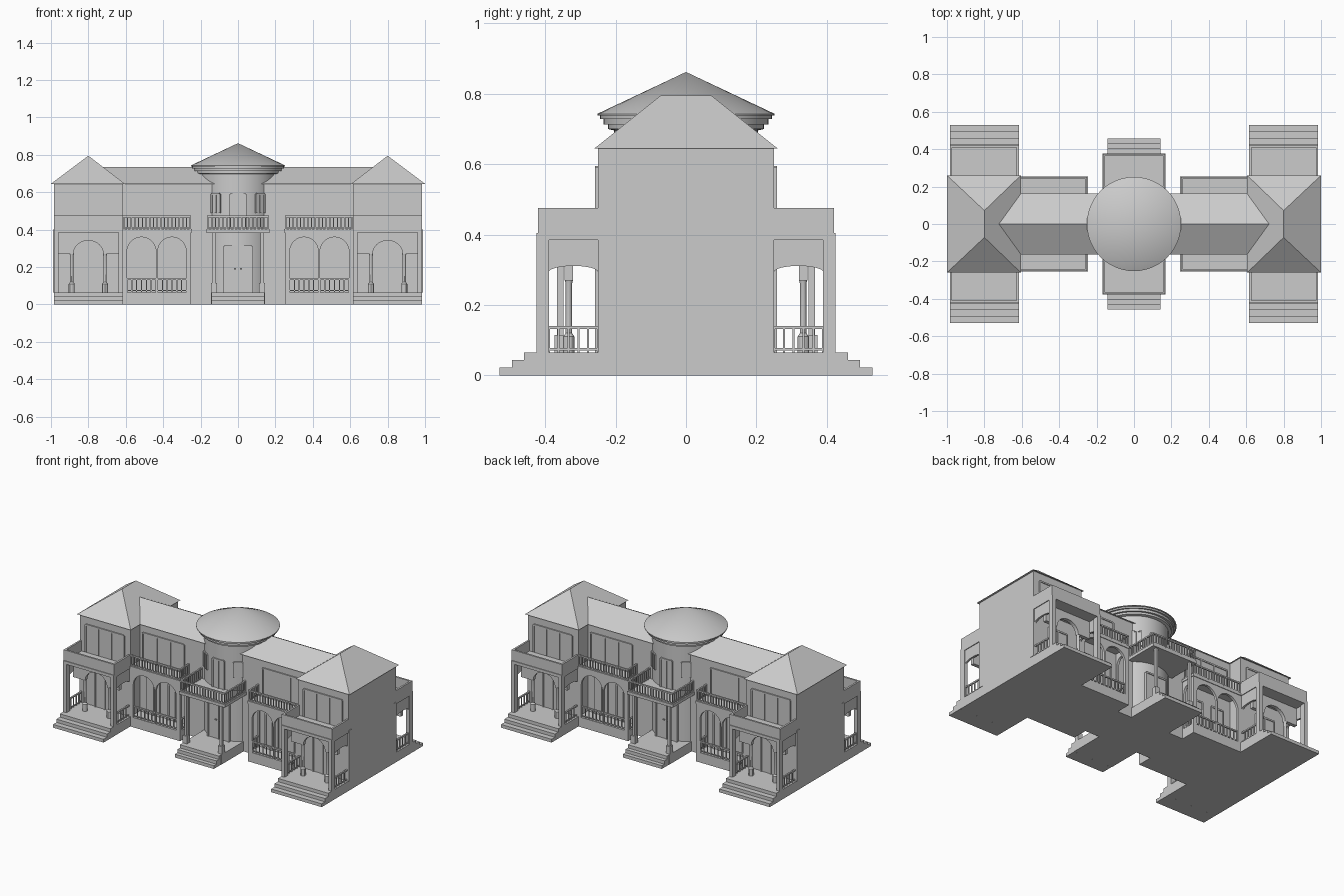
import bpy, bmesh
from math import cos, sin, pi, radians
from mathutils import Vector, Matrix

if "Cube" in bpy.data.objects:
    bpy.data.objects.remove(bpy.data.objects["Cube"])


def finish(name, bm, mirror="xy", smooth=False):
    bmesh.ops.recalc_face_normals(bm, faces=bm.faces)
    me = bpy.data.meshes.new(name)
    bm.to_mesh(me)
    bm.free()
    ob = bpy.data.objects.new(name, me)
    bpy.context.collection.objects.link(ob)
    if mirror:
        m = ob.modifiers.new("Mirror", "MIRROR")
        m.use_axis = ("x" in mirror, "y" in mirror, False)
        m.use_mirror_merge = False
    if smooth:
        bpy.ops.object.select_all(action="DESELECT")
        ob.select_set(True)
        bpy.context.view_layer.objects.active = ob
        bpy.ops.object.shade_smooth_by_angle()
    return ob


def boxes(name, items, mirror="xy", turn=0):
    """One mesh from boxes given as x0, x1, y0, y1, z0, z1."""
    bm = bmesh.new()
    for x0, x1, y0, y1, z0, z1 in items:
        mat = Matrix.Translation(((x0 + x1) / 2, (y0 + y1) / 2, (z0 + z1) / 2))
        mat = Matrix.Rotation(turn, 4, "Z") @ mat @ Matrix.Diagonal((x1 - x0, y1 - y0, z1 - z0, 1))
        bmesh.ops.create_cube(bm, size=1, matrix=mat)
    return finish(name, bm, mirror)


def panel(name, outline, axis, at, thick):
    """Upright wall with an outline in (x, z) or (y, z), extruded by thick."""
    bm = bmesh.new()
    put = (lambda u, z: (u, at, z)) if axis == "y" else (lambda u, z: (at, u, z))
    face = bm.faces.new([bm.verts.new(put(u, z)) for u, z in outline])
    ext = bmesh.ops.extrude_face_region(bm, geom=[face])
    move = Vector((0, thick, 0)) if axis == "y" else Vector((thick, 0, 0))
    bmesh.ops.translate(bm, vec=move, verts=[v for v in ext["geom"] if isinstance(v, bmesh.types.BMVert)])
    return finish(name, bm)


def arch(u0, u1, spring, rise, n=16):
    c, r = (u0 + u1) / 2, (u1 - u0) / 2
    return [(c - r * cos(pi * i / n), spring + rise * sin(pi * i / n)) for i in range(n + 1)]


def rail(name, p, q, z0, z1, n, mirror="xy"):
    """Top and bottom bars with n balusters between p and q."""
    (ax, ay), (bx, by) = p, q
    x0, x1, y0, y1 = min(ax, bx), max(ax, bx), min(ay, by), max(ay, by)
    h, s = 0.005, 0.003
    items = [(x0 - h, x1 + h, y0 - h, y1 + h, z1 - 0.009, z1),
             (x0 - s, x1 + s, y0 - s, y1 + s, z0 + 0.006, z0 + 0.012)]
    for i in range(n + 1):
        x, y = ax + (bx - ax) * i / n, ay + (by - ay) * i / n
        items.append((x - s, x + s, y - s, y + s, z0, z1 - 0.006))
    return boxes(name, items, mirror)


def glazing(name, x0, x1, y, z0, z1, leaves, mirror="xy", turn=0):
    """Framed window or door standing slightly proud of a wall facing -y."""
    w = 0.005
    items = [(x0, x1, y - 0.003, y + 0.01, z0, z1), (x0, x1, y - 0.008, y + 0.01, z1 - w, z1 + w)]
    for i in range(leaves + 1):
        x = x0 + (x1 - x0) * i / leaves
        items.append((x - w, x + w, y - 0.008, y + 0.01, z0, z1))
    return boxes(name, items, mirror, turn)


def lathe(name, profile, origin=(0, 0), sides=48, mirror=""):
    bm = bmesh.new()
    vs = [bm.verts.new((origin[0] + r, origin[1], z)) for r, z in profile]
    es = [bm.edges.new(e) for e in zip(vs, vs[1:])]
    bmesh.ops.spin(bm, geom=vs + es, cent=(*origin, 0), axis=(0, 0, 1), angle=2 * pi, steps=sides)
    bmesh.ops.remove_doubles(bm, verts=bm.verts, dist=1e-5)
    return finish(name, bm, mirror, True)


def roof(name, verts, faces, mirror="x"):
    bm = bmesh.new()
    v = [bm.verts.new(p) for p in verts]
    for f in faces:
        bm.faces.new([v[i] for i in f])
    return finish(name, bm, mirror)


F = 0.065  # ground floor level

# End wings: body, plinth, steps, hipped roof
boxes("wing_body", [(0.615, 0.985, -0.25, 0.25, 0, 0.645)], "x")
boxes("wing_plinth", [(0.615, 0.985, -0.425, -0.25, 0, F)])
boxes("wing_steps", [(0.615, 0.985, -0.46 - 0.035 * i, -0.425, F - 0.0217 * (i + 1), F - 0.0217 * i)
                     for i in range(3)])
e = 0.645
roof("wing_roof", [(0.605, -0.26, e), (1, -0.26, e), (1, 0.26, e), (0.605, 0.26, e),
                   (0.8, -0.072, 0.795), (0.8, 0.072, 0.795)],
     [(0, 1, 4), (1, 2, 5, 4), (2, 3, 5), (3, 0, 4, 5), (0, 3, 2, 1)])
glazing("wing_upper_window", 0.66, 0.94, -0.25, 0.41, 0.59, 3)
glazing("wing_lower_door", 0.73, 0.87, -0.25, F, 0.3, 2)

# Wing porch: corner pillars, beams, terrace and parapet
pillars = []
for x in (0.615, 0.961):
    pillars += [(x, x + 0.024, -0.425, -0.39, F, 0.4), (x, x + 0.024, -0.25, -0.22, F, 0.4)]
pillars += [(0.982, 0.988, -0.25, -0.22, F, 0.4), (0.612, 0.618, -0.25, -0.22, F, 0.4)]
boxes("porch_pillars", pillars)
boxes("porch_terrace", [(0.615, 0.985, -0.425, -0.25, 0.385, 0.405)])
boxes("porch_parapet", [(0.615, 0.985, -0.42, -0.408, 0.4, 0.475),
                        (0.615, 0.627, -0.42, -0.25, 0.4, 0.475),
                        (0.973, 0.985, -0.42, -0.25, 0.4, 0.475)])
# Three-part arched screen on two columns
panel("porch_screen", [(0.63, 0.39), (0.63, 0.27), (0.705, 0.27)] + arch(0.72, 0.88, 0.27, 0.072)
      + [(0.895, 0.27), (0.97, 0.27), (0.97, 0.39)], "y", -0.345, 0.024)
for x in (0.711, 0.889):
    lathe("porch_column", [(0, F), (0.016, F), (0.016, 0.11), (0.009, 0.12), (0.009, 0.26), (0.012, 0.272), (0, 0.272)],
          (x, -0.333), 12, "xy")
# Side arches and railings of the porch
side = [(-0.39, 0.39)] + arch(-0.39, -0.25, 0.293, 0.018) + [(-0.25, 0.39)]
for x in (0.62, 0.966):
    panel("porch_side_arch", side, "x", x, 0.014)
    rail("porch_side_rail", (x + 0.007, -0.39), (x + 0.007, -0.25), F, 0.14, 5)

# Connecting ranges: body, plinth, ridge roof
boxes("link_body", [(0, 0.615, -0.15, 0.15, 0, 0.645)], "x")
boxes("link_plinth", [(0.25, 0.615, -0.25, -0.15, 0, F)])
roof("link_roof", [(0, -0.162, e), (0.62, -0.162, e), (0.62, 0.162, e), (0, 0.162, e), (0, 0, 0.735), (0.726, 0, 0.735)],
     [(0, 1, 5, 4), (2, 3, 4, 5), (1, 2, 5), (0, 3, 2, 1)])
glazing("link_upper_window", 0.29, 0.59, -0.15, 0.405, 0.59, 3)
glazing("link_lower_window", 0.31, 0.4, -0.15, F, 0.3, 2)
glazing("link_lower_window", 0.47, 0.56, -0.15, F, 0.3, 2)

# Arcade with two bays, end arch, balcony and railings
panel("arcade_front", [(0.25, F), (0.276, F)] + arch(0.276, 0.43, 0.28, 0.08) + [(0.43, F), (0.438, F)]
      + arch(0.438, 0.594, 0.28, 0.08) + [(0.594, F), (0.615, F), (0.615, 0.39), (0.25, 0.39)], "y", -0.25, 0.016)
panel("arcade_end", [(-0.25, F), (-0.232, F)] + arch(-0.232, -0.16, 0.3, 0.05)
      + [(-0.16, F), (-0.15, F), (-0.15, 0.39), (-0.25, 0.39)], "x", 0.25, 0.016)
boxes("arcade_balcony", [(0.246, 0.615, -0.254, -0.15, 0.385, 0.402)])
rail("arcade_rail", (0.276, -0.242), (0.43, -0.242), F, 0.14, 6)
rail("arcade_rail", (0.438, -0.242), (0.594, -0.242), F, 0.14, 6)
rail("arcade_end_rail", (0.258, -0.235), (0.258, -0.15), F, 0.14, 4)
rail("balcony_rail", (0.255, -0.246), (0.61, -0.246), 0.4, 0.475, 18)
rail("balcony_end_rail", (0.255, -0.246), (0.255, -0.15), 0.4, 0.475, 5)

# Round tower with stepped cornice and conical roof
lathe("tower_wall", [(0, 0), (0.205, 0), (0.205, 0.72), (0, 0.72)])
lathe("tower_cornice", [(0.2, 0.695), (0.222, 0.7), (0.222, 0.713), (0.235, 0.713), (0.235, 0.728),
                        (0.245, 0.728), (0.245, 0.74), (0.2, 0.74)])
lathe("tower_roof", [(0, 0.738), (0.252, 0.738), (0.252, 0.743), (0, 0.862)])
for a in (-35, 35):
    glazing("tower_window", -0.025, 0.025, -0.204, 0.49, 0.59, 2, "y", radians(a))
glazing("tower_balcony_door", -0.04, 0.04, -0.203, 0.4, 0.59, 2, "y")
glazing("tower_front_door", -0.075, 0.075, -0.202, F, 0.31, 2, "y")
boxes("door_handles", [(0.01, 0.022, -0.214, -0.204, 0.188, 0.194)])

# Tower porch: plinth, steps, posts, balcony
boxes("entrance_plinth", [(-0.145, 0.145, -0.38, -0.1, 0, F)], "y")
boxes("entrance_steps", [(-0.143, 0.143, -0.405 - 0.026 * i, -0.38, F - 0.0217 * (i + 1), F - 0.0217 * i)
                         for i in range(3)], "y")
boxes("entrance_posts", [(0.12, 0.138, -0.366, -0.348, F, 0.385), (0.113, 0.145, -0.373, -0.341, F, 0.115)])
boxes("entrance_balcony", [(-0.168, 0.168, -0.378, -0.12, 0.382, 0.402)], "y")
rail("entrance_balcony_rail", (-0.16, -0.37), (0.16, -0.37), 0.4, 0.475, 16, "y")
rail("entrance_side_rail", (0.16, -0.37), (0.16, -0.13), 0.4, 0.475, 12)
